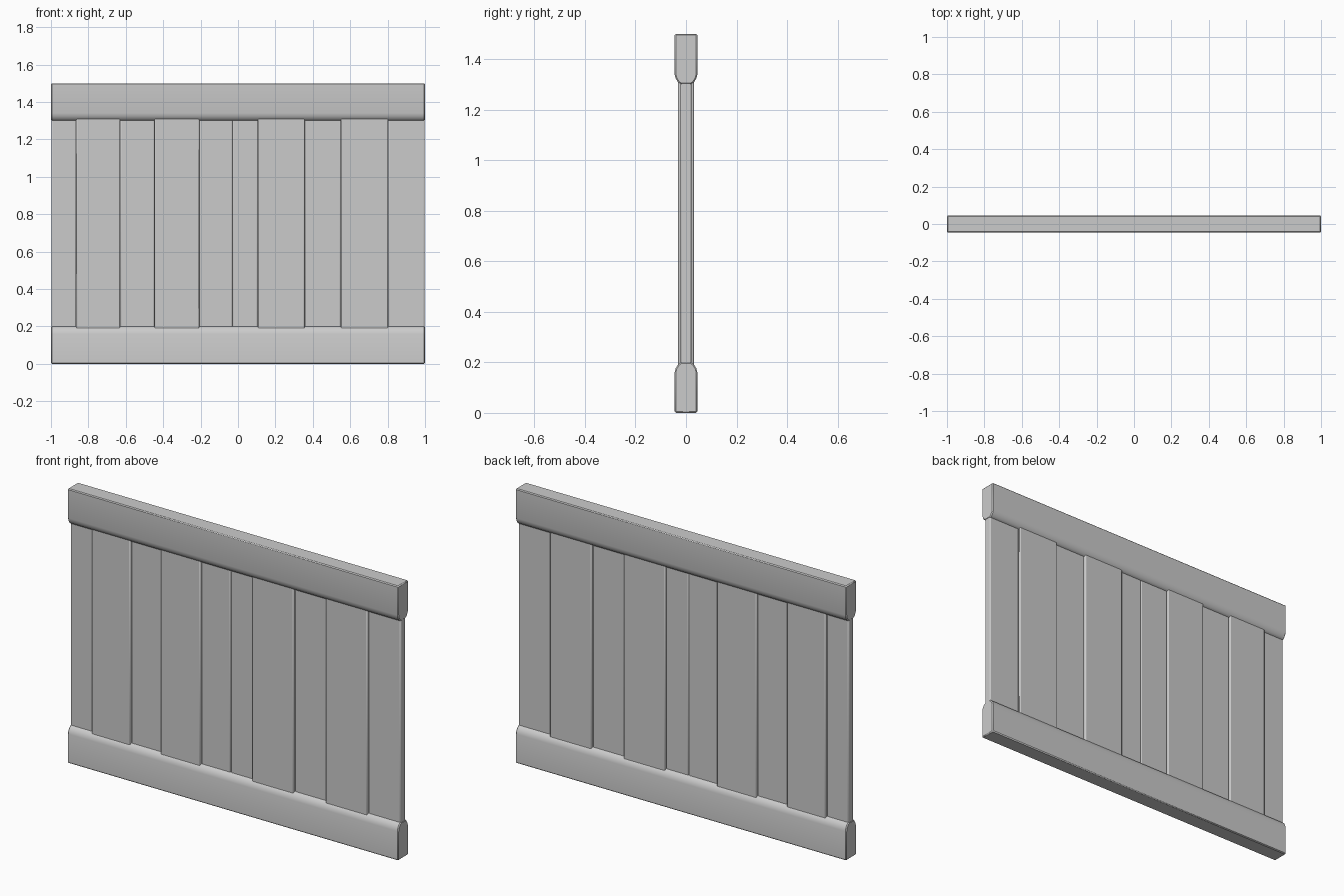
import bpy, bmesh, math

if "Cube" in bpy.data.objects:
    bpy.data.objects.remove(bpy.data.objects["Cube"])


def finish(name, bm, bevel, segments):
    bmesh.ops.recalc_face_normals(bm, faces=bm.faces)
    mesh = bpy.data.meshes.new(name)
    bm.to_mesh(mesh)
    bm.free()
    obj = bpy.data.objects.new(name, mesh)
    bpy.context.collection.objects.link(obj)
    mod = obj.modifiers.new("soft_edges", 'BEVEL')
    mod.width = bevel
    mod.segments = segments
    mod.limit_method = 'ANGLE'
    mod.angle_limit = math.radians(50)
    bpy.ops.object.select_all(action='DESELECT')
    obj.select_set(True)
    bpy.context.view_layer.objects.active = obj
    bpy.ops.object.shade_smooth_by_angle(angle=math.radians(60))
    return obj


def extruded(name, profile, x0, x1, bevel, segments=1):
    """Extrude a (y, z) profile along x."""
    bm = bmesh.new()
    face = bm.faces.new([bm.verts.new((x0, y, z)) for y, z in profile])
    ext = bmesh.ops.extrude_face_region(bm, geom=[face])
    verts = [v for v in ext["geom"] if isinstance(v, bmesh.types.BMVert)]
    bmesh.ops.translate(bm, verts=verts, vec=(x1 - x0, 0, 0))
    return finish(name, bm, bevel, segments)


# Rails: square on the outside, rounded shoulders toward the planks
half = [(0.045, 0.0), (0.045, 0.16), (0.041, 0.176), (0.032, 0.191), (0.02, 0.2)]
profile = half + [(-y, z) for y, z in reversed(half)]
extruded("bottom_rail", profile, -1, 1, 0.005)
extruded("top_rail", [(y, 1.5 - z) for y, z in profile], -1, 1, 0.005)

# Planks: shared borders along x, raised ones stand proud on both faces
borders = [-0.998, -0.865, -0.63, -0.447, -0.207, -0.03, 0.106, 0.357, 0.55, 0.803, 0.998]
raised = {1, 3, 6, 8}
for i, (x0, x1) in enumerate(zip(borders, borders[1:])):
    t = 0.031 if i in raised else 0.021
    box = [(-t, 0.17), (t, 0.17), (t, 1.33), (-t, 1.33)]
    extruded(f"plank_{i + 1}", box, x0, x1, 0.006, 2)
